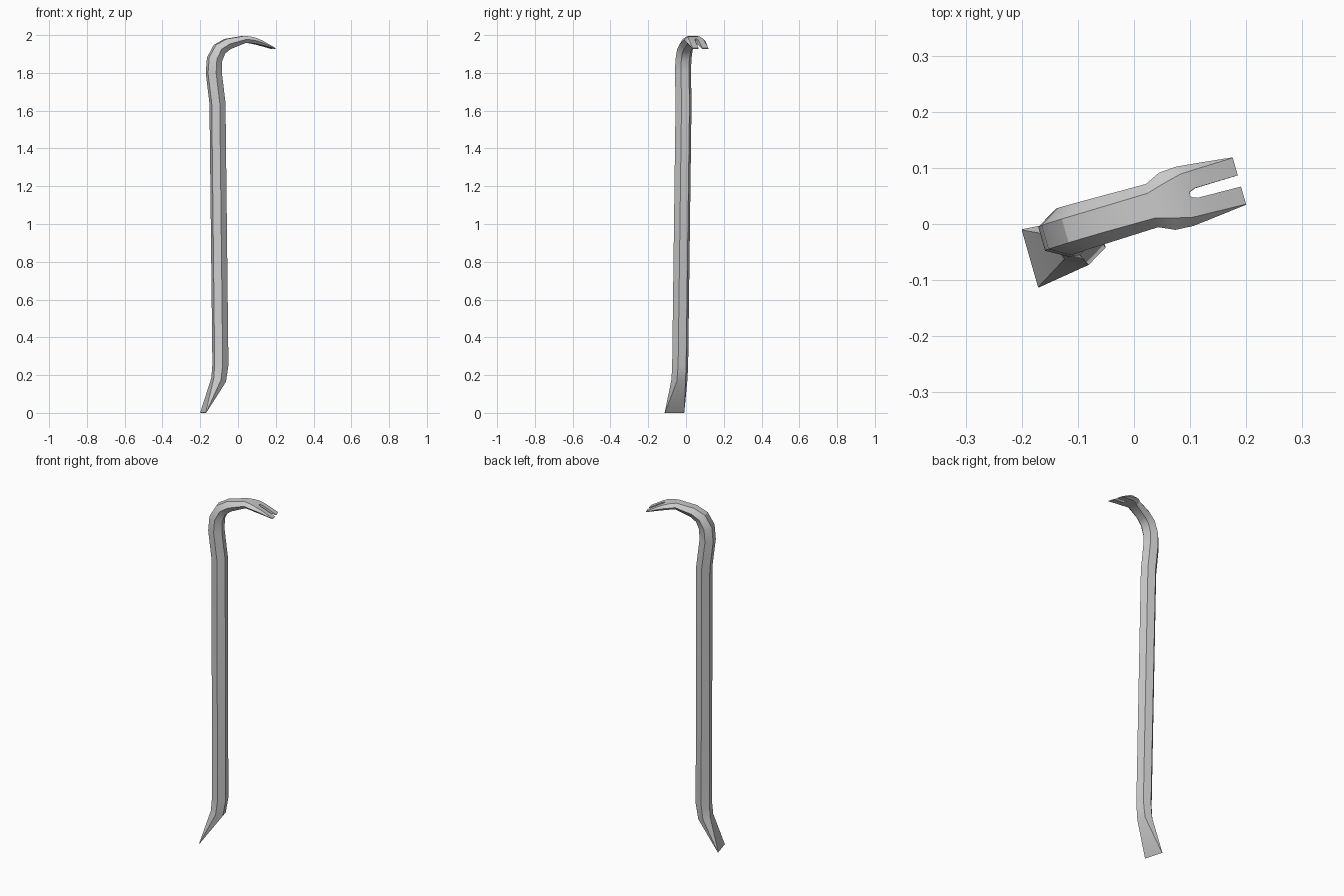
import bpy, bmesh, math
from mathutils import Vector

if "Cube" in bpy.data.objects:
    bpy.data.objects.remove(bpy.data.objects["Cube"])

YAW = math.radians(16)
U = Vector((math.cos(YAW), math.sin(YAW), 0))    # bending direction of the bar
V = Vector((-math.sin(YAW), math.cos(YAW), 0))   # across the bar


def place(u, v, z):
    """Bar coordinates to world, with the bar's slight sideways lean."""
    return U * u + V * (v - 0.008 + 0.0155 * z) + Vector((0, 0, z))


def make_object(name, rings):
    """Loft closed rings of points into a capped solid."""
    bm = bmesh.new()
    loops = [[bm.verts.new(p) for p in ring] for ring in rings]
    n = len(loops[0])
    for a, b in zip(loops, loops[1:]):
        for i in range(n):
            j = (i + 1) % n
            bm.faces.new((a[i], a[j], b[j], b[i]))
    bm.faces.new(loops[0])
    bm.faces.new(loops[-1])
    bmesh.ops.recalc_face_normals(bm, faces=bm.faces)
    mesh = bpy.data.meshes.new(name)
    bm.to_mesh(mesh)
    bm.free()
    ob = bpy.data.objects.new(name, mesh)
    bpy.context.collection.objects.link(ob)
    return ob


# Stations: u, z, half thickness, half width of flats, half width of corners
stations = [
    (-0.194, 0.001, 0.0015, 0.053, 0.054),   # chisel edge
    (-0.108, 0.175, 0.035, 0.024, 0.044),
    (-0.098, 0.255, 0.038, 0.022, 0.044),    # shaft
    (-0.108, 1.640, 0.038, 0.022, 0.044),
    (-0.1275, 1.80, 0.038, 0.022, 0.044),    # hook
    (-0.123, 1.872, 0.037, 0.022, 0.044),
    (-0.096, 1.925, 0.034, 0.022, 0.043),
    (-0.0515, 1.953, 0.029, 0.022, 0.042),
    (0.040, 1.977, 0.019, 0.023, 0.040),     # claw
    (0.068, 1.975, 0.017, 0.032, 0.053),
    (0.100, 1.968, 0.015, 0.040, 0.055),
    (0.130, 1.958, 0.012, 0.041, 0.052),
    (0.201, 1.929, 0.002, 0.043, 0.044),
]

# Six-sided bar swept along the bend
rings = []
for i, (u, z, t, flat, corner) in enumerate(stations):
    a = stations[max(i - 1, 0)]
    b = stations[min(i + 1, len(stations) - 1)]
    d1 = Vector((u - a[0], z - a[1]))
    d2 = Vector((b[0] - u, b[1] - z))
    d = ((d1.normalized() if d1.length else d1) + (d2.normalized() if d2.length else d2)).normalized()
    nu, nz = -d.y, d.x
    section = [(t, flat), (0, corner), (-t, flat), (-t, -flat), (0, -corner), (t, -flat)]
    rings.append([place(u + nu * k, w, z + nz * k) for k, w in section])
bar = make_object("crowbar", rings)

# Nail slot cut through the claw
half = [(0.112, 0.005), (0.122, 0.009), (0.26, 0.0115)]
outline = [(0.109, 0)] + half + [(u, -w) for u, w in reversed(half)]
cutter = make_object("slot_cutter", [[place(u, w, z) for u, w in outline] for z in (1.85, 2.1)])
cutter.hide_render = True

bpy.context.view_layer.objects.active = bar
bar.select_set(True)
mod = bar.modifiers.new("slot", 'BOOLEAN')
mod.operation = 'DIFFERENCE'
mod.solver = 'EXACT'
mod.object = cutter
bpy.ops.object.modifier_apply(modifier=mod.name)
bpy.data.objects.remove(cutter)

bpy.ops.object.shade_smooth_by_angle(angle=math.radians(30))
